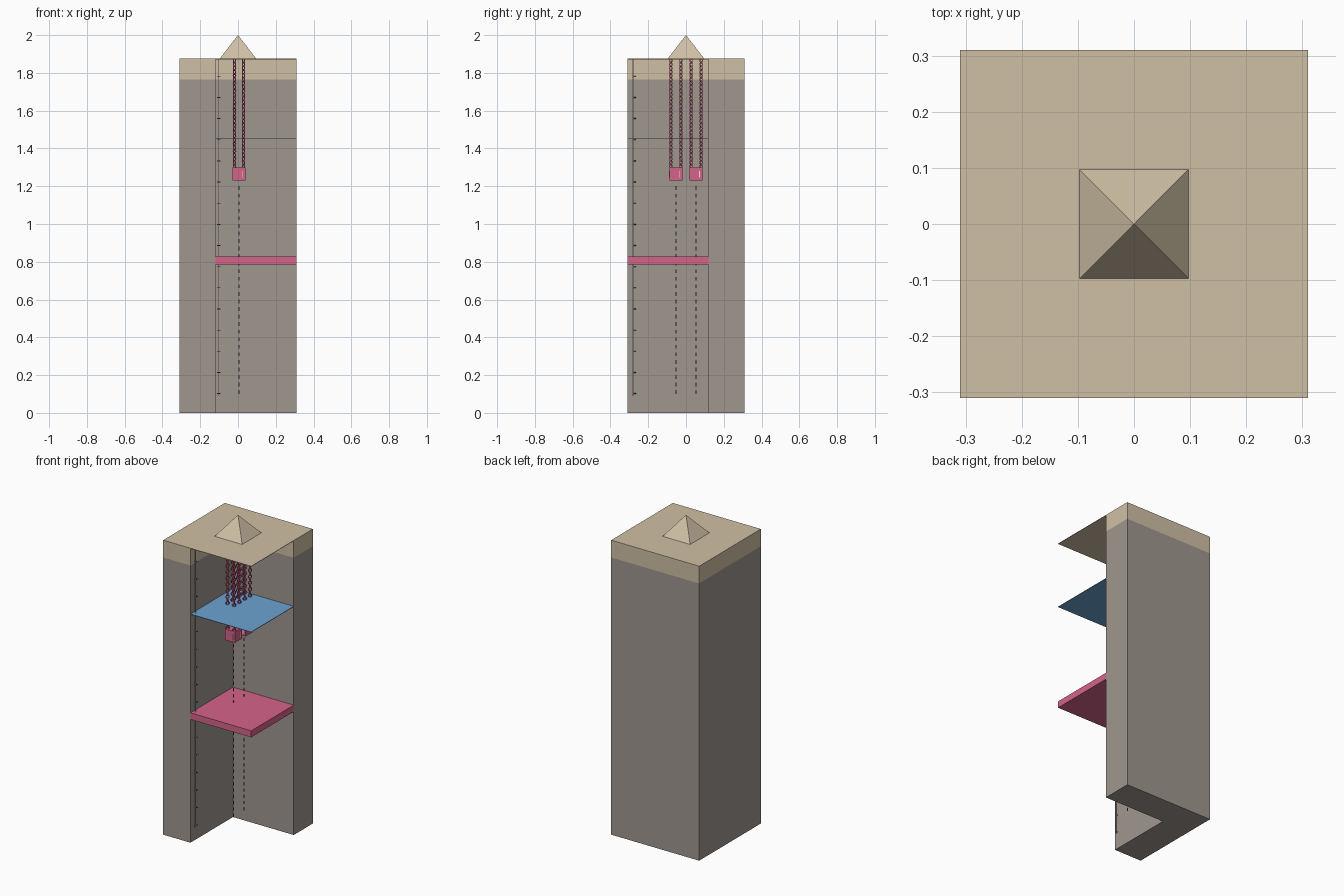
import bpy, bmesh
from math import sin, cos, pi
from mathutils import Vector, Matrix

cube = bpy.data.objects.get("Cube")
if cube:
    bpy.data.objects.remove(cube, do_unlink=True)


def material(name, r, g, b):
    m = bpy.data.materials.new(name)
    m.use_nodes = True
    m.diffuse_color = (r, g, b, 1)
    m.node_tree.nodes["Principled BSDF"].inputs["Base Color"].default_value = (r, g, b, 1)
    return m


grey = material("wall grey", 0.35, 0.31, 0.275)
tan = material("roof tan", 0.63, 0.53, 0.375)
pink = material("cabin pink", 0.67, 0.125, 0.255)
blue = material("ceiling blue", 0.15, 0.36, 0.64)
white = material("cord white", 0.8, 0.8, 0.78)
dark = material("dash grey", 0.15, 0.15, 0.15)


def finish(name, bm, *mats):
    bmesh.ops.recalc_face_normals(bm, faces=bm.faces)
    mesh = bpy.data.meshes.new(name)
    bm.to_mesh(mesh)
    bm.free()
    for m in mats:
        mesh.materials.append(m)
    return place(name, mesh)


def place(name, mesh, location=(0, 0, 0)):
    ob = bpy.data.objects.new(name, mesh)
    ob.location = location
    bpy.context.collection.objects.link(ob)
    return ob


def add_box(bm, lo, hi, turn=0):
    lo, hi = Vector(lo), Vector(hi)
    size = Matrix.Diagonal((*(hi - lo), 1))
    bmesh.ops.create_cube(bm, size=1, matrix=Matrix.Translation((lo + hi) / 2)
                          @ Matrix.Rotation(turn, 4, "Z") @ size)


def box(name, lo, hi, mat):
    bm = bmesh.new()
    add_box(bm, lo, hi)
    return finish(name, bm, mat)


W, N = 0.31, 0.118          # half width of the tower, edge of the open corner
TOP, BAND = 1.875, 1.765    # tower top, start of the coloured band

# L-shaped shaft walls, banded by height
bm = bmesh.new()
outline = [(-W, -W), (-N, -W), (-N, N), (W, N), (W, W), (-W, W)]
base = bm.faces.new([bm.verts.new((x, y, 0)) for x, y in outline])
face = base
for z in (BAND, TOP):
    ring = bmesh.ops.extrude_face_region(bm, geom=[face], use_keep_orig=(face == base))["geom"]
    face = next(g for g in ring if isinstance(g, bmesh.types.BMFace))
    for v in face.verts:
        v.co.z = z
for f in bm.faces:
    f.material_index = int(f.calc_center_median().z > BAND)
finish("shaft_walls", bm, grey, tan)

# Thin sheets and the cabin floor across the open corner
box("roof_sheet", (-N, -W, TOP - 0.003), (W, N, TOP), tan)
box("machine_room_floor", (-N, -W, 1.453), (W, N, 1.456), blue)
box("cabin_floor", (-N, -W, 0.785), (W, N, 0.827), pink)

# Pyramid cap on the roof
bm = bmesh.new()
bmesh.ops.create_cone(bm, cap_ends=True, segments=4, radius1=0.097 * 2 ** 0.5, radius2=0,
                      depth=2 - TOP, matrix=Matrix.Translation((0, 0, (2 + TOP) / 2))
                      @ Matrix.Rotation(pi / 4, 4, "Z"))
finish("roof_pyramid", bm, tan)

# One hanging chain of interlocked links
LOW, PITCH = 1.295, 0.02
bm = bmesh.new()
for i in range(int((TOP - LOW) / PITCH)):
    centre = Vector((0, 0, LOW + PITCH * (i + 0.5)))
    spin = Matrix.Rotation(pi / 4 + i * pi / 2, 3, "Z")
    rings = []
    for a in range(8):
        t = 2 * pi * a / 8
        out = Vector((cos(t), 0, sin(t)))
        mid = Vector((cos(t) * 0.009, 0, sin(t) * 0.012))
        rings.append([bm.verts.new(centre + spin @ (mid + 0.0035 * (
            out * cos(s * pi / 2) + Vector((0, 1, 0)) * sin(s * pi / 2)))) for s in range(4)])
    for a in range(8):
        p, q = rings[a], rings[(a + 1) % 8]
        for s in range(4):
            n = (s + 1) % 4
            bm.faces.new((p[s], p[n], q[n], q[s]))
chain = finish("chain", bm, pink)
chain.location = (-0.018, -0.08, 0)

# Two counterweights, each on four chains, with a dashed line below
CX = 0.005
for side, y in (("front", -0.0535), ("back", 0.0535)):
    box(side + "_weight", (CX - 0.035, y - 0.035, 1.23), (CX + 0.035, y + 0.035, 1.3), pink)
    box(side + "_weight_mark", (CX + 0.016, y - 0.036, 1.245),
        (CX + 0.02, y - 0.034, 1.28), white)
    box(side + "_weight_side_mark", (CX + 0.034, y + 0.016, 1.245),
        (CX + 0.036, y + 0.02, 1.28), white)
    for dx in (-0.024, 0.024):
        for dy in (-0.0265, 0.0265):
            if side == "front" and dx < 0 and dy < 0:
                continue
            place(side + "_chain", chain.data, (CX + dx, y + dy, 0))
    bm = bmesh.new()
    for i in range(28):
        z = 0.1 + i * 0.04
        add_box(bm, (CX - 0.002, y - 0.002, z), (CX + 0.002, y + 0.002, z + 0.02))
    finish(side + "_guide_dashes", bm, dark)

# Vertical cord beside the wall with short diagonal rungs
box("wall_cord", (-0.104, -0.283, 0.09), (-0.1, -0.279, TOP - 0.004), white)
bm = bmesh.new()
for i in range(16):
    z = 0.1 + i * 0.112
    add_box(bm, (-0.113, -0.276, z), (-0.091, -0.273, z + 0.004), pi / 4)
finish("cord_rungs", bm, dark)
